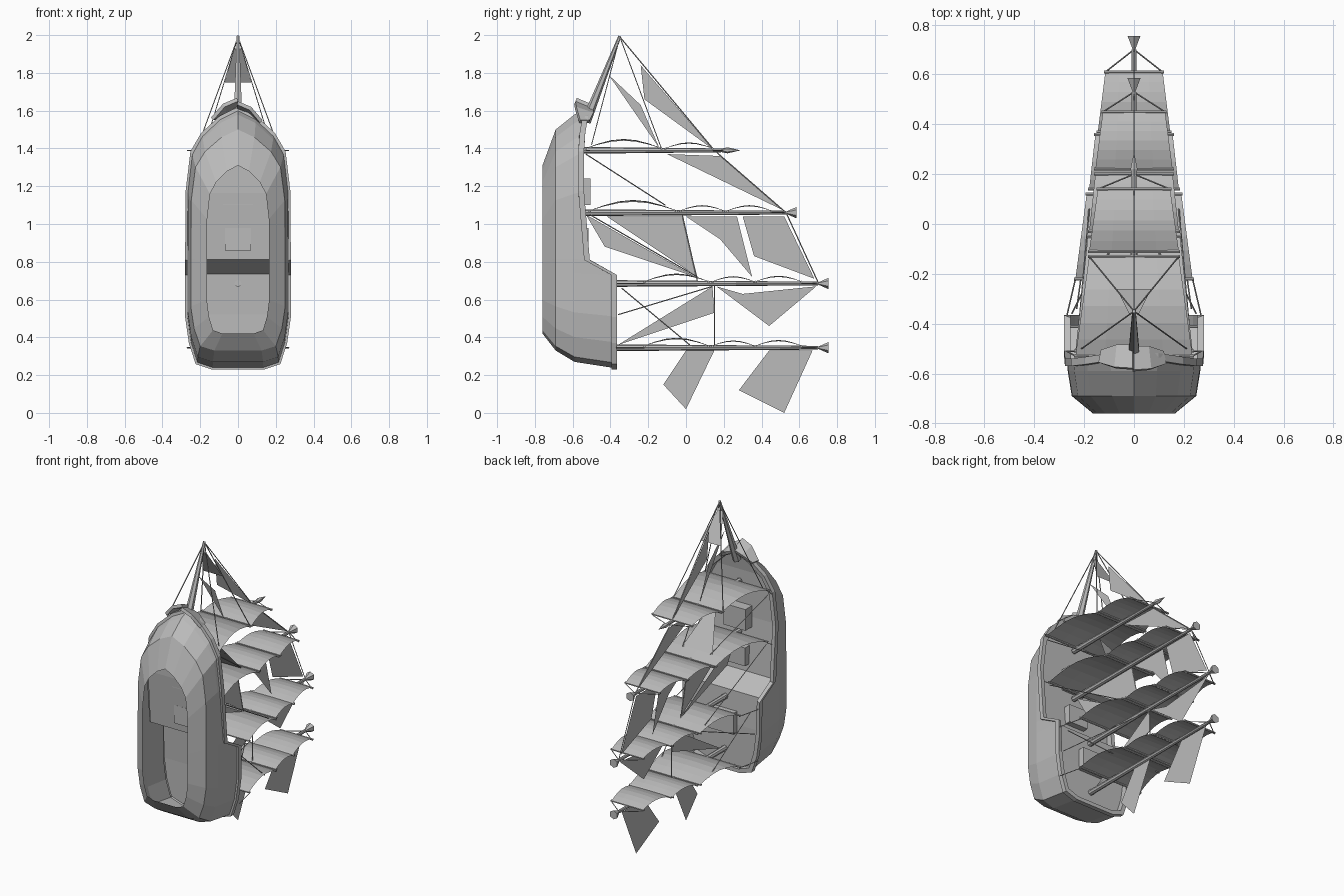
import bpy, bmesh, math
from mathutils import Vector

cube = bpy.data.objects.get("Cube")
if cube:
    bpy.data.objects.remove(cube)

grey = bpy.data.materials.new("plain grey")
grey.use_nodes = True
COLOUR = (0.5, 0.5, 0.5, 1)
grey.diffuse_color = COLOUR
grey.node_tree.nodes["Principled BSDF"].inputs["Base Color"].default_value = COLOUR


def finish(name, bm):
    mesh = bpy.data.meshes.new(name)
    bm.to_mesh(mesh)
    bm.free()
    mesh.materials.append(grey)
    obj = bpy.data.objects.new(name, mesh)
    bpy.context.collection.objects.link(obj)
    return obj


def rod(name, start, end, r1, r2, sides=6):
    a, b = Vector(start), Vector(end)
    bm = bmesh.new()
    bmesh.ops.create_cone(bm, cap_ends=True, segments=sides, radius1=r1,
                          radius2=r2, depth=(b - a).length)
    obj = finish(name, bm)
    obj.location = (a + b) / 2
    obj.rotation_mode = 'QUATERNION'
    obj.rotation_quaternion = (b - a).to_track_quat('Z', 'Y')
    return obj


def rope(name, start, end):
    rod(name, start, end, 0.003, 0.003, 4)


def sheet(name, points):
    bm = bmesh.new()
    bm.faces.new([bm.verts.new(p) for p in points])
    return finish(name, bm)


def box(name, centre, size):
    bm = bmesh.new()
    bmesh.ops.create_cube(bm, size=1)
    bmesh.ops.scale(bm, vec=size, verts=bm.verts)
    bmesh.ops.translate(bm, vec=centre, verts=bm.verts)
    return finish(name, bm)


def ramp(value, stops):
    for (a, fa), (b, fb) in zip(stops, stops[1:]):
        if value <= b:
            t = max(0, (value - a) / (b - a))
            return fa + (fb - fa) * t
    return stops[-1][1]


# Hull: one plan outline scaled into stacked rings, keel left open
OUTLINE = [(0, 0), (.5, 0), (.8, .02), (.93, .1), (1, .2), (1, .36), (1, .417),
           (.99, .68), (.9, .83), (.7, .9), (.35, .965), (0, 1)]
SHEER = [(.73, -.365), (.81, -.51), (1.15, -.54), (1.44, -.54), (1.62, -.51)]


def ring(bm, half, low, high, height):
    pts = [(u * half, low + v * (high - low)) for u, v in OUTLINE]
    pts += [(-x, z) for x, z in reversed(pts[1:-1])]
    return [bm.verts.new((x, height(z), z)) for x, z in pts]


def level(y):
    return lambda z: y


def sheer(drop):
    return lambda z: ramp(z, SHEER) - drop


bm = bmesh.new()
rings = [ring(bm, *spec) for spec in (
    (.165, .42, 1.31, level(-.76)),
    (.25, .33, 1.5, level(-.69)),
    (.266, .27, 1.58, level(-.59)),
    (.268, .24, 1.6, sheer(.03)),
    (.28, .23, 1.62, sheer(.03)),
    (.28, .23, 1.62, sheer(0)),
    (.255, .255, 1.59, sheer(0)),
    (.255, .255, 1.59, sheer(.04)))]
n = len(rings[0])
for low, high in zip(rings, rings[1:]):
    for i in range(n):
        j = (i + 1) % n
        bm.faces.new((low[i], low[j], high[j], high[i]))
deck = rings[-1]
for i in range(n // 2):
    corners = [deck[i], deck[i + 1], deck[-i - 1], deck[-i]]
    bm.faces.new(list(dict.fromkeys(corners)))
bmesh.ops.recalc_face_normals(bm, faces=bm.faces)
finish("hull", bm)

# Deck furniture
box("deck_house", (0, -.54, 1.17), (.16, .07, .14))
box("main_hatch", (0, -.54, .92), (.14, .05, .12))
box("quarterdeck_house", (0, -.385, .54), (.18, .04, .14))

# Bow ornament: two swept wings
for side, name in ((1, "left"), (-1, "right")):
    bm = bmesh.new()
    tip = [(.13 * side, -.56, 1.55), (.12 * side, -.51, 1.55)]
    mid = [(.07 * side, -.58, 1.62), (.06 * side, -.49, 1.59)]
    root = [(0, -.585, 1.65), (0, -.49, 1.61)]
    rows = [[bm.verts.new(p) for p in row] for row in (tip, mid, root)]
    for a, b in zip(rows, rows[1:]):
        bm.faces.new((a[0], a[1], b[1], b[0]))
    wing = finish(name + "_bow_wing", bm)
    solid = wing.modifiers.new("thickness", 'SOLIDIFY')
    solid.thickness = .02
rod("bowsprit", (0, -.53, 1.54), (0, -.35, 1.995), .026, .008)


# Square sails: taper upward and belly toward the bow
def square_sail(name, z, y0, y1, w0, w1):
    bm = bmesh.new()
    rows, cols = 6, 4
    grid = []
    for r in range(rows + 1):
        t = r / rows
        w = w0 + (w1 - w0) * t
        belly = .012 + .12 * (y1 - y0) * math.sin(math.pi * t)
        grid.append([bm.verts.new((w * u, y0 + (y1 - y0) * t,
                                   z + belly * (1 - .15 * u * u)))
                     for u in [2 * c / cols - 1 for c in range(cols + 1)]])
    for a, b in zip(grid, grid[1:]):
        for c in range(cols):
            bm.faces.new((a[c], a[c + 1], b[c + 1], b[c]))
    finish(name, bm)
    for y, w, part in ((y0, w0, "lower"), (y1, w1, "upper")):
        rod(name + "_" + part + "_yard", (-w - .005, y, z + .008),
            (w + .005, y, z + .008), .007, .007)


AFT_SAILS = [(-.22, .12, .235, .19), (.14, .36, .18, .155), (.37, .61, .145, .115)]
MASTS = {
    "fore": (1.39, -.56, .2, [(-.53, -.13, .235, .18), (-.11, .14, .18, .145)]),
    "second": (1.06, -.56, .53, [(-.51, -.05, .235, .185), (-.03, .2, .18, .155),
                                 (.22, .45, .155, .125)]),
    "third": (.685, -.42, .7, AFT_SAILS),
    "stern": (.345, -.42, .7, AFT_SAILS)}
for name, (z, foot, top, sails) in MASTS.items():
    rod(name + "_mast", (0, foot, z), (0, top, z), .018, .01, 8)
    if name == "fore":
        rod("fore_finial_base", (0, .18, z), (0, .22, z), .008, .016)
        rod("fore_finial_tip", (0, .22, z), (0, .285, z), .016, .001)
    else:
        rod(name + "_mast_cone", (0, top, z), (0, top + .055, z), .006, .03)
    for i, spec in enumerate(sails):
        square_sail(f"{name}_sail_{i + 1}", z, *spec)
    # Ropes on both sides of each mast
    y0, w0 = sails[0][0], sails[0][2]
    yt, wt = sails[-1][1], sails[-1][3]
    for side in (1, -1):
        rope(name + "_sheet_rope", (side * w0, y0, z), (side * .27, foot + .05, z))
        rope(name + "_top_rope", (side * wt, yt, z), (0, top, z))

# Fore and aft sails on the centreline, as (y, z) corners
STAYSAILS = {
    "outer_jib": [(-.24, 1.84), (-.22, 1.66), (.15, 1.39)],
    "inner_jib": [(-.41, 1.79), (-.24, 1.63), (-.14, 1.4)],
    "fore_staysail": [(-.1, 1.37), (.18, 1.36), (.52, 1.07)],
    "low_staysail": [(-.53, 1.05), (-.43, .88), (.05, .72)],
    "main_staysail": [(-.42, 1.04), (-.02, 1.04), (.06, .72)],
    "middle_staysail": [(0, 1.04), (.27, 1.04), (.35, .72), (.18, .92)],
    "high_staysail": [(.3, 1.04), (.52, 1.04), (.68, .71), (.36, .83)],
    "aft_low_staysail": [(-.36, .36), (.14, .67), (.15, .53)],
    "aft_high_staysail": [(.16, .67), (.3, .63), (.69, .67), (.44, .46)],
    "stern_low_sail": [(0, .33), (-.12, .15), (0, .02), (.15, .33)],
    "stern_high_sail": [(.44, .33), (.28, .12), (.52, 0), (.67, .33)]}
for name, corners in STAYSAILS.items():
    sheet(name, [(0, y, z) for y, z in corners])

# Sails set across the ship
sheet("sprit_sail", [(-.02, -.36, 1.93), (.02, -.36, 1.93), (.07, -.26, 1.75), (-.07, -.26, 1.75)])
sheet("cross_staysail", [(0, -.32, 1.37), (.11, -.12, 1.1), (-.11, -.12, 1.1)])

# Stays between bowsprit, yards and masts
for side in (1, -1):
    rope("bow_stay", (0, -.35, 1.99), (side * .18, -.13, 1.4))
    rope("bow_shroud", (0, -.35, 1.99), (side * .21, -.5, 1.42))
    rope("fore_brace", (side * .23, -.53, 1.37), (side * .1, -.11, 1.1))
    rope("second_brace", (side * .23, -.51, 1.05), (side * .18, .06, .72))
    rope("third_brace", (side * .23, -.34, .66), (side * .18, .02, .36))
    rope("quarter_stay", (side * .25, -.36, .52), (0, .14, .67))
for a, b in [((-.35, 1.99), (.15, 1.39)), ((.15, 1.39), (.53, 1.06)),
             ((.53, 1.06), (.7, .69)), ((.15, .68), (.15, .34)), ((-.02, 1.05), (.06, .7))]:
    rope("centre_stay", (0, *a), (0, *b))
